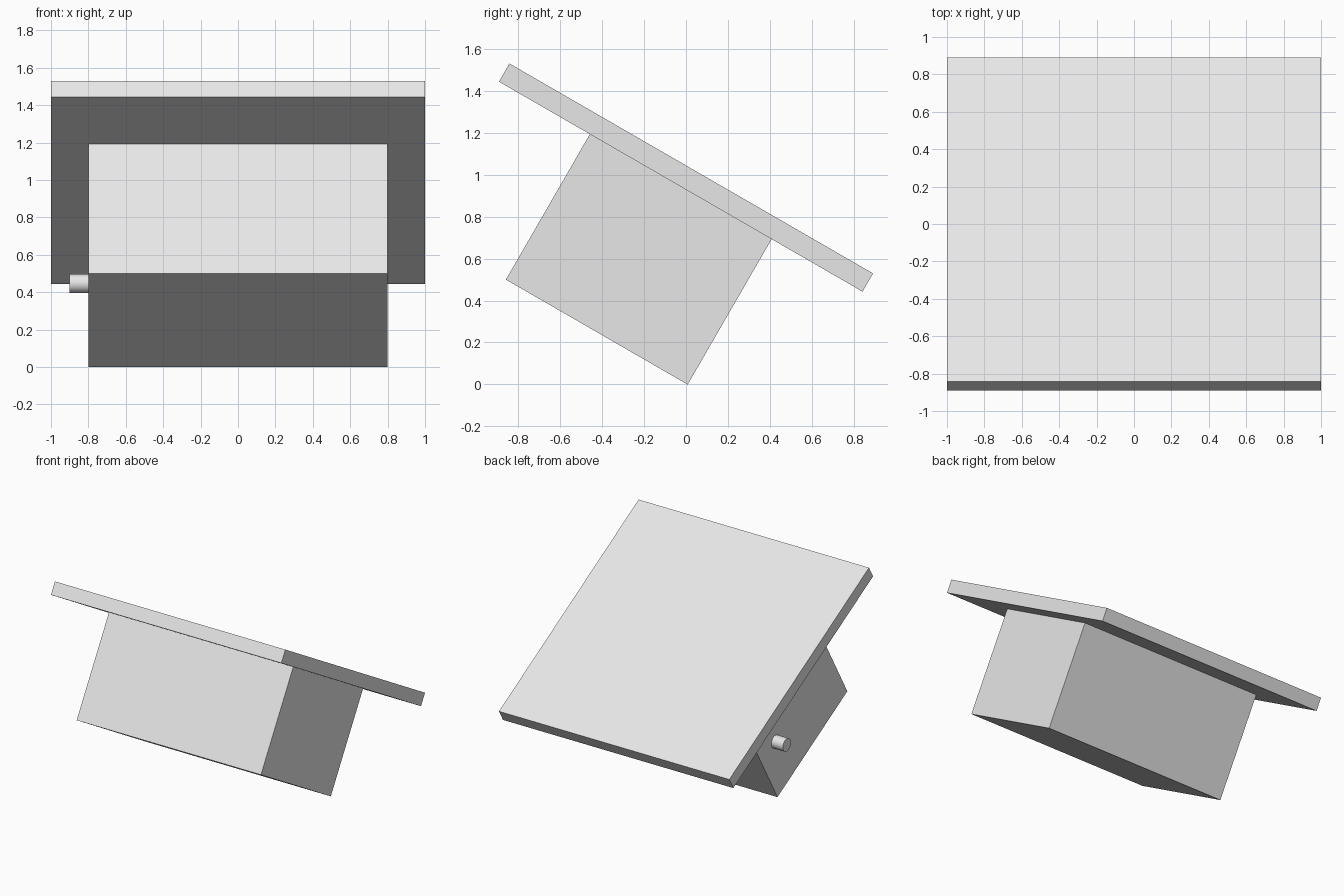
import bpy
from math import radians, pi
from mathutils import Matrix, Vector

default = bpy.data.objects.get("Cube")
if default:
    bpy.data.objects.remove(default, do_unlink=True)

# Single plain colour
grey = bpy.data.materials.new("light_grey")
grey.use_nodes = True
grey.diffuse_color = (0.8, 0.8, 0.8, 1)
grey.node_tree.nodes["Principled BSDF"].inputs["Base Color"].default_value = (0.8, 0.8, 0.8, 1)

# Everything is built square to the box, then leaned forward together
TILT = Matrix.Translation((0, -0.225, 0.596)) @ Matrix.Rotation(radians(-30), 4, "X")


def finish(name, local):
    obj = bpy.context.object
    obj.name = name
    obj.data.materials.append(grey)
    obj.matrix_world = TILT @ local
    return obj


def slab(name, size, centre):
    bpy.ops.mesh.primitive_cube_add(size=1)
    bpy.context.object.data.transform(Matrix.Diagonal((*size, 1)))
    return finish(name, Matrix.Translation(Vector(centre)))


# Box body and overhanging flat lid
slab("box_body", (1.6, 1.0, 0.8), (0, 0, 0))
slab("lid", (2.0, 2.0, 0.1), (0, 0, 0.45))

# Round peg on the right side
bpy.ops.mesh.primitive_cylinder_add(vertices=32, radius=0.05, depth=0.1)
bpy.ops.object.shade_smooth_by_angle(angle=radians(30))
finish("side_peg", Matrix.Translation((-0.85, 0.3, 0)) @ Matrix.Rotation(pi / 2, 4, "Y"))
